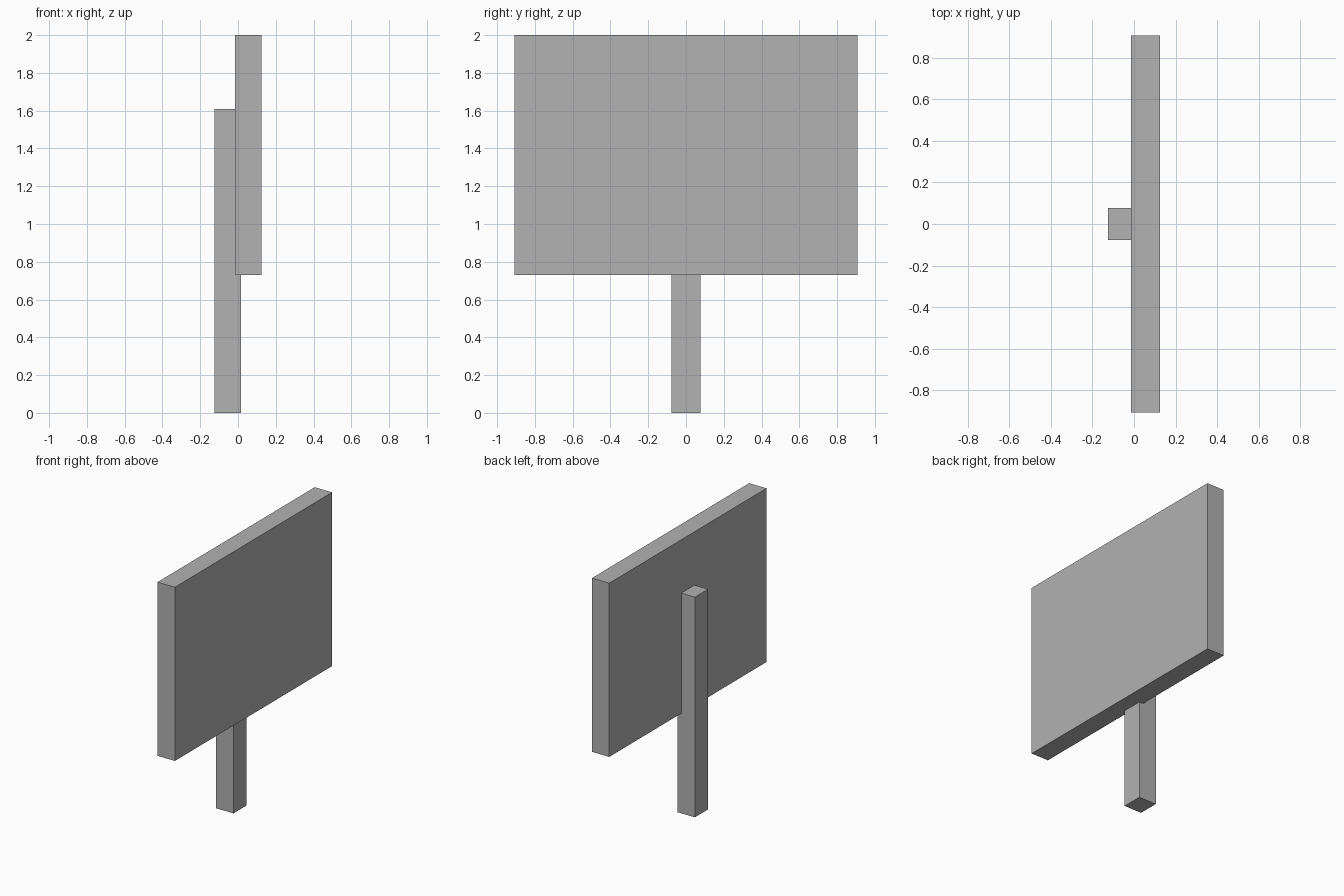
import bpy

cube = bpy.data.objects.get("Cube")
if cube:
    bpy.data.objects.remove(cube, do_unlink=True)

# One plain grey for the whole sign
grey = bpy.data.materials.new("plain_grey")
grey.use_nodes = True
colour = (0.445, 0.445, 0.445, 1)
grey.diffuse_color = colour
grey.node_tree.nodes["Principled BSDF"].inputs["Base Color"].default_value = colour


def box(name, low, high):
    """Add a box spanning two opposite corners."""
    centre = [(a + b) / 2 for a, b in zip(low, high)]
    bpy.ops.mesh.primitive_cube_add(size=1, location=centre)
    obj = bpy.context.object
    obj.name = name
    obj.scale = [b - a for a, b in zip(low, high)]
    bpy.ops.object.transform_apply(location=False, rotation=False, scale=True)
    obj.data.materials.append(grey)
    return obj


# Upright post, slightly sunk into the back of the board
box("post", (-0.125, -0.076, 0), (0.017, 0.076, 1.61))

# Wide sign board
box("sign_board", (-0.015, -0.908, 0.73), (0.125, 0.908, 2))
